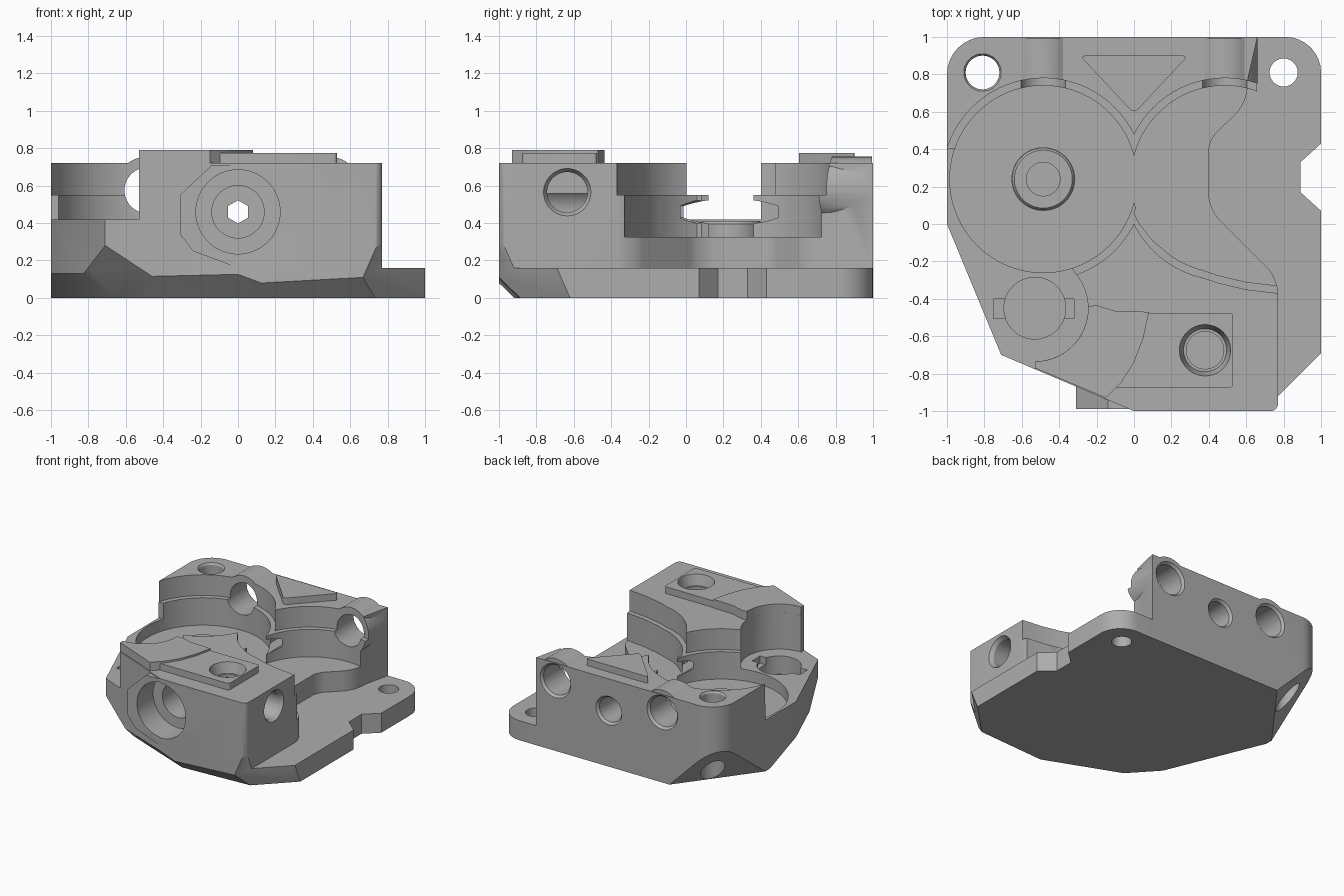
import bpy, bmesh
from math import sin, cos, pi, radians
from mathutils import Vector, Matrix

if "Cube" in bpy.data.objects:
    bpy.data.objects.remove(bpy.data.objects["Cube"])

grey = bpy.data.materials.new("machined_grey")
grey.use_nodes = True
COLOR = (0.42, 0.42, 0.42, 1)
grey.diffuse_color = COLOR
grey.node_tree.nodes["Principled BSDF"].inputs["Base Color"].default_value = COLOR
helpers = []


def arc(cx, cy, r, a0, a1, n=14):
    steps = [radians(a0 + (a1 - a0) * i / n) for i in range(n + 1)]
    return [(cx + r * cos(a), cy + r * sin(a)) for a in steps]


def rounded(points):
    """Outline whose third coordinate, if given, rounds that corner."""
    out = []
    for i, p in enumerate(points):
        c = Vector(p[:2])
        if len(p) == 2:
            out.append(c)
            continue
        a = c + (Vector(points[i - 1][:2]) - c).normalized() * p[2]
        b = c + (Vector(points[(i + 1) % len(points)][:2]) - c).normalized() * p[2]
        for k in range(9):
            t = k / 8 * pi / 2
            # quarter-ellipse between the two tangent points
            out.append(c + (a - c) * (1 - sin(t)) + (b - c) * (1 - cos(t)))
    return out


def make(name, bm, helper):
    bmesh.ops.recalc_face_normals(bm, faces=bm.faces)
    mesh = bpy.data.meshes.new(name)
    bm.to_mesh(mesh)
    bm.free()
    mesh.materials.append(grey)
    ob = bpy.data.objects.new(name, mesh)
    bpy.context.scene.collection.objects.link(ob)
    if helper:
        ob.hide_render = True
        helpers.append(ob)
    return ob


def prism(name, points, low, high, axis="z", helper=True):
    """Extrude an outline along z, or an (x, z) outline along y."""
    bm = bmesh.new()
    place = (lambda p, h: (p[0], p[1], h)) if axis == "z" else (lambda p, h: (p[0], h, p[1]))
    face = bm.faces.new([bm.verts.new(place(p, low)) for p in points])
    top = bmesh.ops.extrude_face_region(bm, geom=[face])["geom"]
    move = Vector(place((0, 0), high - low))
    bmesh.ops.translate(bm, vec=move, verts=[v for v in top if isinstance(v, bmesh.types.BMVert)])
    return make(name, bm, helper)


def rod(start, end, r1, r2=None, sides=48, helper=True, name="rod"):
    a, b = Vector(start), Vector(end)
    bm = bmesh.new()
    turn = (b - a).to_track_quat("Z", "Y").to_matrix().to_4x4()
    bmesh.ops.create_cone(bm, cap_ends=True, segments=sides, radius1=r1, radius2=r1 if r2 is None else r2,
                          depth=(b - a).length, matrix=Matrix.Translation((a + b) / 2) @ turn)
    return make(name, bm, helper)


def combine(target, other, operation="DIFFERENCE"):
    mod = target.modifiers.new("combine", "BOOLEAN")
    mod.operation, mod.solver, mod.object = operation, "EXACT", other


def slope_cut(target, point, normal):
    n = Vector(normal).normalized()
    p = Vector(point)
    combine(target, rod(p, p + n * 2, 4, sides=4))


# Base plate with side notch and front corner
front_edge = [(0.77, -1, 0.04), (0, -1), (-0.71, -0.7), (-1, 0)]
housing = prism("housing", rounded([(-1, 1, 0.2), (1, 1, 0.19), (1, 0.43), (0.89, 0.33), (0.89, 0.17),
                (1, 0.07), (1, -0.69), (0.77, -0.92)] + front_edge), 0, 0.16, helper=False)

# Tall body
body = prism("body", rounded([(-1, 1, 0.2), (0.66, 1), (0.61, 0.78), (0.6, 0.64, 0.08), (0.4, 0.45, 0.06),
             (0.4, 0.08, 0.08), (0.77, -0.29, 0.08)] + front_edge), 0.05, 0.72)
combine(housing, body, "UNION")

# Faceted boss on the front and tubes on the back wall
combine(housing, prism("front_boss", [(0.1, 0.71), (-0.14, 0.71), (-0.31, 0.55), (-0.31, 0.34),
        (-0.24, 0.25), (0, 0.16), (0.1, 0.16)], -0.99, -0.6, "y"), "UNION")
for x in (-0.485, 0.485):
    combine(housing, rod((x, 0.6, 0.58), (x, 0.995, 0.58), 0.175), "UNION")

# Low shelf at the left, curved around the keyhole
key_x, key_y = -0.53, -0.45
combine(housing, prism("shelf_cut", [(-1.3, 0.4), (-0.485, 0.4), (-0.36, -0.2)]
        + arc(key_x, key_y, 0.285, 38, -90) + [(-0.53, -1.2), (-1.3, -1.2)], 0.42, 1.2))

# Double round pocket, stepped wider near the top
for radius, low, shift in ((0.5, 0.325, 0.04), (0.54, 0.55, 0)):
    for x in (-0.485, 0.485):
        combine(housing, rod((x, 0.24, low), (x, 0.24, 1.2), radius, sides=96))
    sweep = [(0.0, 0.02), (0.03, -0.04), (0.1, -0.13), (0.2, -0.21), (0.32, -0.27), (0.45, -0.315),
             (0.6, -0.35), (0.77, -0.37), (1.3, -0.38)]
    combine(housing, prism("pocket_sweep", [(0.1, 0.3)] + [(x, y + shift) for x, y in sweep]
            + [(1.3, 0.6), (0.5, 0.6)], low, 1.2))

# Bearing boss on the pocket floor
combine(housing, rod((-0.485, 0.24, 0.3), (-0.485, 0.24, 0.395), 0.17), "UNION")
combine(housing, rod((-0.485, 0.24, 0.39), (-0.485, 0.24, 0.41), 0.17, 0.155), "UNION")

# Raised pads on the top
pads = [
    prism("wedge_pad", [(-0.53, -0.77), (-0.15, -0.93), (-0.07, -0.85), (0, -0.74), (0.05, -0.61), (0.08, -0.47),
          (-0.1, -0.465), (-0.2, -0.435)] + arc(key_x, key_y, 0.285, 2, -90), 0.7, 0.79),
    prism("square_pad", rounded([(-0.1, -0.875), (0.53, -0.875, 0.02), (0.53, -0.475, 0.02), (0.06, -0.475)]), 0.7, 0.775),
    prism("triangle_pad", rounded([(-0.29, 0.9, 0.03), (0.29, 0.9, 0.03), (0, 0.59, 0.03)]), 0.7, 0.775),
]
for pad in pads:
    combine(housing, pad, "UNION")

# Keyhole
combine(housing, rod((key_x, key_y, 0.27), (key_x, key_y, 0.6), 0.165))
combine(housing, prism("key_slot", [(-0.75, -0.505), (-0.32, -0.505), (-0.32, -0.4), (-0.75, -0.4)], 0.36, 0.6))

# Upright holes: start, end, radius
for x, y, low, r in ((-0.81, 0.81, -0.2, 0.09), (0.8, 0.81, -0.2, 0.075), (-0.485, 0.24, 0.15, 0.09),
                     (0.38, -0.675, 0.45, 0.1)):
    combine(housing, rod((x, y, low), (x, y, 1.2), r))
combine(housing, rod((0.38, -0.675, 0.69), (0.38, -0.675, 0.9), 0.115, 0.17))
combine(housing, rod((-0.81, 0.81, 0.705), (-0.81, 0.81, 0.735), 0.09, 0.11))

# Side hole with a countersunk mouth
combine(housing, rod((0.1, -0.635, 0.565), (1, -0.635, 0.565), 0.108))
combine(housing, rod((0.74, -0.635, 0.565), (0.8, -0.635, 0.565), 0.108, 0.145))

# Back holes with countersunk mouths
for x, z, r in ((-0.485, 0.575, 0.122), (0.485, 0.575, 0.122), (0, 0.46, 0.1)):
    combine(housing, rod((x, 0.62, z), (x, 1.2, z), r))
    combine(housing, rod((x, 0.98, z), (x, 1.01, z), r, r + 0.025))

# Stepped front bore, ending in a narrow hexagonal passage
for end, r, sides in ((-0.78, 0.225, 64), (-0.5, 0.14, 48), (0.7, 0.062, 6)):
    combine(housing, rod((0, -1.2, 0.46), (0, end, 0.46), r, sides=sides))

# Sloping cuts along the bottom edges
slope_cut(housing, (-0.55, 1, 0), (-0.8, 0.6, -0.8))
slope_cut(housing, (-1, 0, 0.13), (-0.924, -0.383, -1))
slope_cut(housing, (-0.71, -0.7, 0.28), (-0.494, -0.453, -0.46))
slope_cut(housing, (-0.46, -0.8, 0.11), (-0.37, -0.93, -1))
slope_cut(housing, (0.04, -1, 0.075), (0.055, -1, -1))
slope_cut(housing, (1, -0.62, 0), (0.707, -0.707, -0.31))

# Bake the cuts and drop the helpers
bpy.context.view_layer.update()
graph = bpy.context.evaluated_depsgraph_get()
result = bpy.data.meshes.new_from_object(housing.evaluated_get(graph))
housing.modifiers.clear()
housing.data = result
result.materials.clear()
result.materials.append(grey)
for face in result.polygons:
    face.material_index = 0
for ob in helpers:
    bpy.data.objects.remove(ob)
bpy.ops.object.select_all(action="DESELECT")
housing.select_set(True)
bpy.context.view_layer.objects.active = housing
bpy.ops.object.shade_smooth_by_angle(angle=radians(30))
